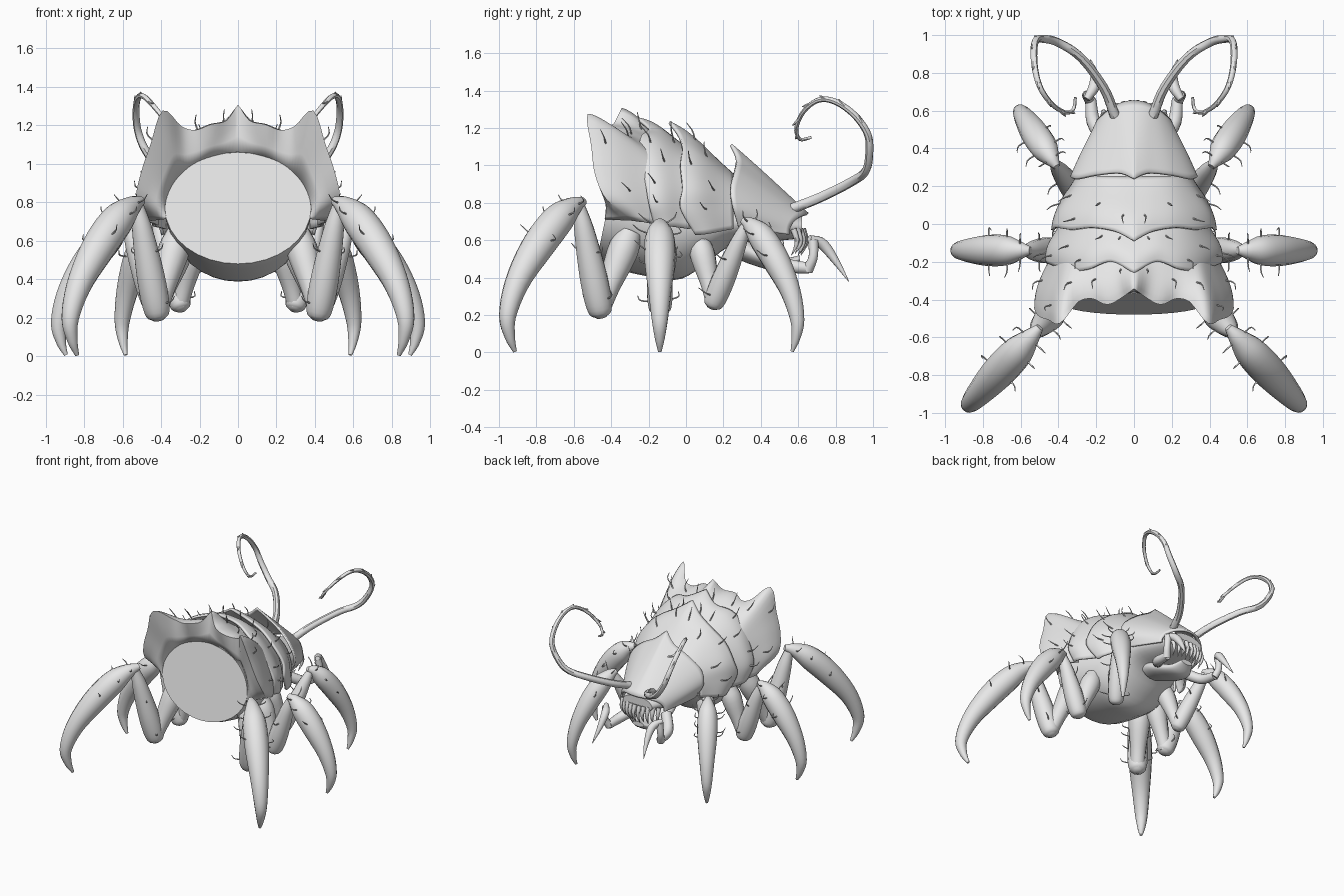
import bpy
import bmesh
import random
from math import pi, sin, cos
from mathutils import Vector

random.seed(4)
cube = bpy.data.objects.get("Cube")
if cube:
    bpy.data.objects.remove(cube)

shell_grey = bpy.data.materials.new("pale grey")
shell_grey.use_nodes = True
colour = (0.8, 0.8, 0.8, 1)
shell_grey.diffuse_color = colour
shell_grey.node_tree.nodes["Principled BSDF"].inputs["Base Color"].default_value = colour


def spline(points, count):
    """Evenly sampled smooth curve through points of any dimension."""
    pts = [Vector(p) for p in points]
    pts = [2 * pts[0] - pts[1]] + pts + [2 * pts[-1] - pts[-2]]
    spans = len(pts) - 3
    result = []
    for k in range(count):
        place = k * spans / (count - 1)
        i = min(int(place), spans - 1)
        t = place - i
        a, b, c, d = pts[i:i + 4]
        result.append(b + (c - a) * (t / 2)
                      + (2 * a - 5 * b + 4 * c - d) * (t * t / 2)
                      + (3 * b - a - 3 * c + d) * (t ** 3 / 2))
    return result


def skin(bm, rows, closed=False):
    """Join rows of points with quads; closed rows get end caps."""
    verts = [[bm.verts.new(p) for p in row] for row in rows]
    size = len(rows[0])
    for low, high in zip(verts, verts[1:]):
        for j in range(size if closed else size - 1):
            k = (j + 1) % size
            bm.faces.new((low[j], low[k], high[k], high[j]))
    if closed:
        bm.faces.new(verts[0][::-1])
        bm.faces.new(verts[-1])


def tube(bm, points, count, sides=12):
    """Round limb along points given as x, y, z, radius."""
    path = spline(points, count)
    spots = [p.to_3d() for p in path]
    normal = Vector((0.31, 0.9, 0.27))
    rows = []
    for i, spot in enumerate(spots):
        along = (spots[min(i + 1, count - 1)] - spots[max(i - 1, 0)]).normalized()
        normal = (normal - along * normal.dot(along)).normalized()
        side = along.cross(normal)
        turns = [2 * pi * j / sides for j in range(sides)]
        radius = max(path[i][3], 0.002)
        rows.append([spot + radius * (normal * cos(a) + side * sin(a)) for a in turns])
    skin(bm, rows, True)
    return path


def hair(bm, base, out, length=0.09):
    """Curved bristle that sweeps backwards and up."""
    out = out.normalized()
    bend = Vector((random.uniform(-.3, .3), random.uniform(-.7, .1), .5))
    tip = base + (out + bend * .8) * length * .8
    middle = base + out * length * .6
    tube(bm, [(*(base - out * .01), .005), (*middle, .004), (*tip, .002)], 6, 5)


def finish(bm, name, mirror=True, thickness=0):
    bmesh.ops.recalc_face_normals(bm, faces=bm.faces)
    mesh = bpy.data.meshes.new(name)
    bm.to_mesh(mesh)
    bm.free()
    mesh.materials.append(shell_grey)
    obj = bpy.data.objects.new(name, mesh)
    bpy.context.collection.objects.link(obj)
    bpy.ops.object.select_all(action="DESELECT")
    obj.select_set(True)
    bpy.context.view_layer.objects.active = obj
    bpy.ops.object.shade_smooth_by_angle(angle=pi / 4)
    if mirror:
        obj.modifiers.new("Mirror", "MIRROR").use_clip = True
    if thickness:
        solid = obj.modifiers.new("Solidify", "SOLIDIFY")
        solid.thickness = thickness
        solid.offset = 0


def loft(name, stations):
    """Closed body along y; stations are y, half width, centre z, half height, lean."""
    rows = []
    for y, w, z, h, lean in spline(stations, 28):
        turns = [2 * pi * j / 32 for j in range(32)]
        rows.append([(w * cos(a), y + lean * sin(a), z + h * sin(a)) for a in turns])
    bm = bmesh.new()
    skin(bm, rows, True)
    finish(bm, name, False)


bristles = bmesh.new()
COLS = 37


def plate(name, front, rear, bulge, curve=0, collar=None, hairs=5):
    """Half of an arched shell plate between a plain arch and a shaped rear edge."""
    y, w, low, top = front
    back = spline(rear, COLS)
    arch = []
    for j in range(COLS):
        a = pi / 2 * j / (COLS - 1)
        s, c = sin(a) ** .8, max(cos(a), 0) ** .8
        arch.append(Vector((w * s, y - curve * s * s, low + (top - low) * c)))
    rows = []
    for i in range(15):
        t = i / 14
        row = []
        for a, b in zip(arch, back):
            p = a.lerp(b, t)
            out = Vector((p.x, 0, p.z - .72)).normalized()
            # the edge relief only fades in towards the rear lip
            row.append(p + out * bulge * (sin(pi * t) - .35 * sin(2 * pi * t)))
        rows.append(row)
    for k in range(hairs):
        p = rows[random.randint(5, 11)][int((k + .6) / hairs * (COLS - 4))]
        hair(bristles, p, Vector((p.x, -.1, p.z - .72)))
    if collar:
        cy, cw, cz, ch, lean = collar
        turns = [pi * .56 * j / (COLS - 1) for j in range(COLS)]
        ring = [Vector((cw * sin(a), cy + lean * cos(a), cz + ch * cos(a))) for a in turns]
        for t in (.33, .66, 1):
            rows.append([b.lerp(c, t) for b, c in zip(back, ring)])
    bm = bmesh.new()
    skin(bm, rows)
    finish(bm, name, True, .016)


# Soft body with its flat, leaning rear end
REAR_END = (-.42, .38, .77, .29, .06)
loft("body", [REAR_END, (-.36, .38, .755, .3, .05), (-.2, .36, .71, .3, .02),
              (-.04, .33, .68, .29, 0), (.1, .29, .69, .22, 0), (.24, .26, .7, .13, 0),
              (.42, .22, .68, .09, 0), (.62, .13, .67, .06, 0)])

# Overlapping shell plates
plate("rear_shell", (-.14, .42, .68, 1.13),
      [(0, -.34, 1.3), (.06, -.38, 1.22), (.14, -.42, 1.2), (.22, -.39, 1.17),
       (.3, -.41, 1.19), (.39, -.52, 1.27), (.45, -.5, 1.1), (.5, -.48, .95),
       (.52, -.42, .82), (.45, -.28, .71)], .015, collar=REAR_END, hairs=5)
plate("middle_shell", (.02, .38, .66, 1.08),
      [(0, -.26, 1.25), (.12, -.2, 1.19), (.24, -.24, 1.15), (.34, -.25, 1.06),
       (.42, -.22, .92), (.46, -.2, .8), (.43, -.17, .69)], .02, hairs=6)
plate("front_shell", (.25, .3, .66, .95),
      [(0, -.09, 1.23), (.1, -.04, 1.16), (.22, -.02, 1.09), (.33, -.03, 1),
       (.41, -.02, .88), (.43, -.03, .77), (.39, .05, .63)], .02, hairs=5)
plate("head_shield", (.65, .19, .63, .74),
      [(0, .24, 1.11), (.08, .27, 1.04), (.2, .26, .97), (.3, .24, .88),
       (.33, .25, .78), (.28, .28, .67)], .003, curve=.1, hairs=0)

# Jaw, teeth and small feeding arms
loft("jaw", [(.22, .11, .6, .08, 0), (.38, .13, .52, .06, 0), (.52, .1, .47, .04, 0),
             (.61, .05, .5, .02, 0)])
bm = bmesh.new()
for k in range(5):
    x = .02 + .035 * k
    y = .635 - x * x * 2
    tube(bm, [(x, y - .01, .66, .018), (x, y + .01, .59, .013),
              (x * .9, y - .02, .52 + .01 * (k % 2), .002)], 6, 8)
finish(bm, "teeth")
bm = bmesh.new()
tube(bm, [(.12, .42, .54, .04), (.21, .53, .47, .038), (.23, .66, .45, .03)], 10)
tube(bm, [(.23, .65, .44, .03), (.25, .68, .51, .025), (.24, .68, .6, .028)], 8)
tube(bm, [(.25, .66, .61, .018), (.21, .73, .58, .03), (.21, .8, .49, .02),
          (.23, .87, .38, .002)], 12)
finish(bm, "feeding_arms")

# Long curled antennae with thorns at the joints
bm = bmesh.new()
curl = [(.1, .57, .77), (.16, .72, .83), (.28, .88, .91), (.4, .96, .97), (.48, .98, 1.07),
        (.52, .97, 1.17), (.53, .9, 1.27), (.52, .8, 1.34), (.49, .71, 1.35),
        (.43, .63, 1.29), (.36, .59, 1.2), (.32, .61, 1.14), (.31, .67, 1.15)]
path = tube(bm, [(*p, .022 * (1 - i / 13) + .006) for i, p in enumerate(curl)], 60, 8)
for i in range(22, 56, 5):
    p, ahead = path[i].to_3d(), path[i + 2].to_3d()
    out = (p - Vector((.4, .78, 1.15))).normalized()
    tip = ahead + out * .025
    tube(bm, [(*p, path[i][3]), (*p.lerp(tip, .5), .009), (*tip, .002)], 5, 6)
finish(bm, "antennae")

# Claw outline: share of reach, share of height, radius
CLAW = [(-.06, 1.03, .02), (.1, .99, .05), (.3, .9, .08), (.58, .72, .082),
        (.86, .48, .062), (1, .25, .043), (.97, .1, .026), (.9, 0, .01)]


def leg(name, hip, elbow, knee, heading, reach, size):
    hip, elbow, knee = Vector(hip), Vector(elbow), Vector(knee)
    heading = Vector((*heading, 0)).normalized()
    bm = bmesh.new()
    # hip piece swelling from the body, narrowing to the elbow
    tube(bm, [(*hip, .06 * size), (*hip.lerp(elbow, .25), .076 * size),
              (*hip.lerp(elbow, .7), .055 * size), (*elbow, .05 * size)], 12)
    # thigh rising to the knee from a rounded elbow
    below = elbow + (elbow - knee) * .08
    thigh = tube(bm, [(*below, .025), (*elbow, .062 * size), (*elbow.lerp(knee, .3), .07 * size),
                      (*elbow.lerp(knee, .75), .052 * size), (*knee, .03 * size)], 20)
    # curved claw
    points = []
    for share, height, radius in CLAW:
        p = knee + heading * reach * share
        points.append((p.x, p.y, .006 + knee.z * height, radius * size))
    claw = tube(bm, points, 30, 14)
    finish(bm, name)
    # stiff hairs over thigh and claw
    side = heading.cross(Vector((0, 0, 1)))
    for path, spots in ((thigh, (6, 12)), (claw, (4, 8, 12))):
        for i in spots:
            for way in (-1, 1):
                out = (side * way + Vector((0, 0, random.uniform(.1, .8)))).normalized()
                hair(bristles, path[i].to_3d() + out * path[i][3] * .9, out, .075)


leg("rear_legs", (.31, -.3, .64), (.42, -.46, .23), (.52, -.57, .78), (.66, -.72), .52, 1.08)
leg("middle_legs", (.29, -.12, .6), (.42, -.14, .24), (.57, -.14, .67), (1, 0), .36, 1)
leg("front_legs", (.22, .07, .6), (.3, .15, .27), (.42, .32, .68), (.55, .83), .33, .9)

finish(bristles, "bristles")
